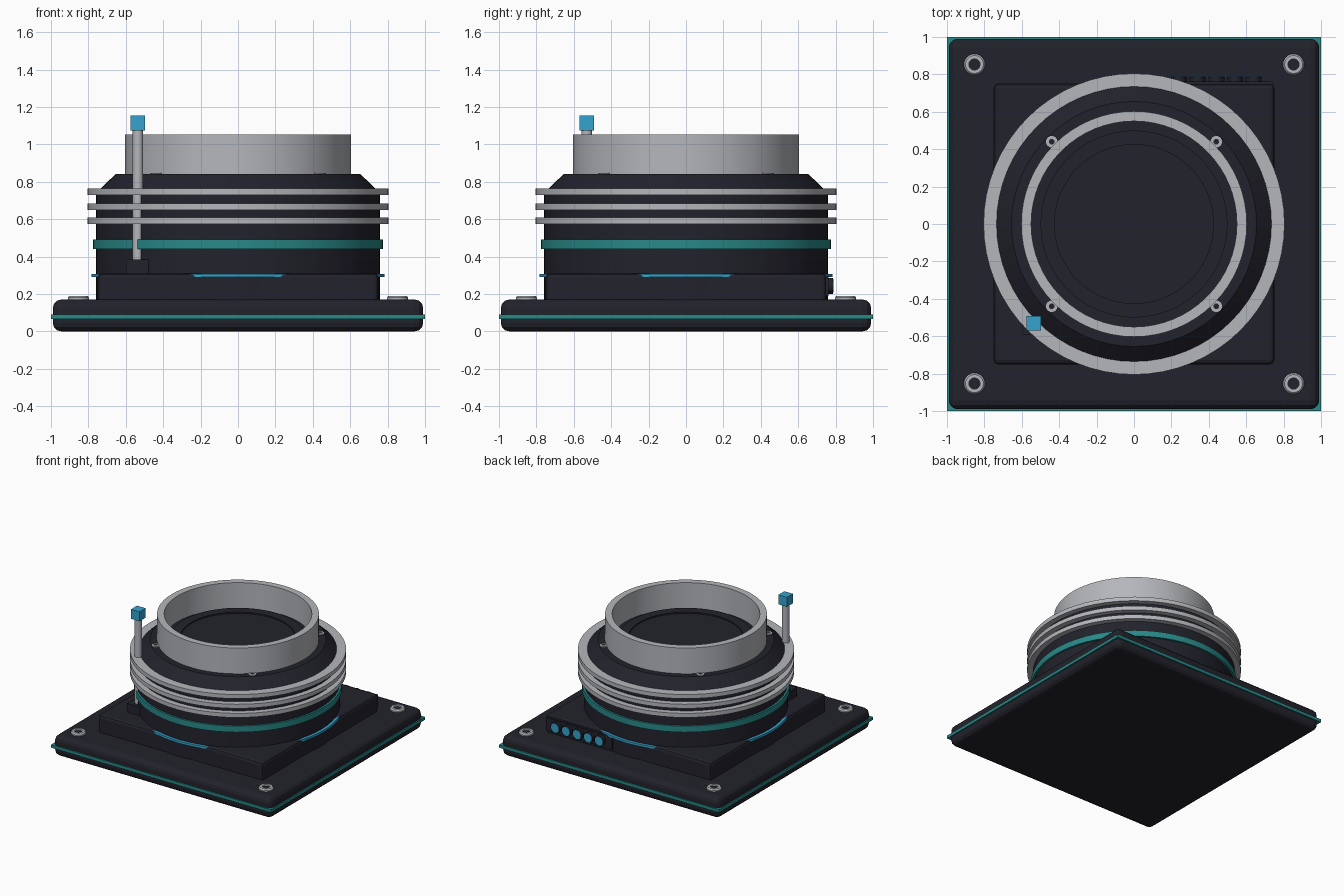
import bpy, bmesh, math
from mathutils import Matrix, Vector

if "Cube" in bpy.data.objects:
    bpy.data.objects.remove(bpy.data.objects["Cube"])


def material(name, rgb):
    m = bpy.data.materials.new(name)
    m.diffuse_color = (*rgb, 1)
    m.use_nodes = True
    m.node_tree.nodes["Principled BSDF"].inputs["Base Color"].default_value = m.diffuse_color
    return m


DARK = material("dark_navy", (0.016, 0.016, 0.025))
GRAY = material("light_gray", (0.46, 0.47, 0.50))
TEAL = material("teal", (0.022, 0.25, 0.25))
CYAN = material("bright_cyan", (0.035, 0.37, 0.62))


def finish(name, bm, mat, smooth=True):
    bmesh.ops.recalc_face_normals(bm, faces=bm.faces)
    me = bpy.data.meshes.new(name)
    bm.to_mesh(me)
    bm.free()
    me.materials.append(mat)
    ob = bpy.data.objects.new(name, me)
    bpy.context.collection.objects.link(ob)
    if smooth:
        bpy.ops.object.select_all(action='DESELECT')
        ob.select_set(True)
        bpy.context.view_layer.objects.active = ob
        bpy.ops.object.shade_smooth_by_angle(angle=math.radians(30))
    return ob


def lathe(name, profile, mat, loc=(0, 0, 0), segs=64, closed=False):
    """Spin an (r, z) profile about z; closed profiles make rings."""
    bm = bmesh.new()
    loops = []
    for r, z in profile:
        loops.append([bm.verts.new(Vector((r * math.cos(a), r * math.sin(a), z)) + Vector(loc))
                      for a in (2 * math.pi * i / segs for i in range(segs))])
    n = len(loops)
    for k in range(n if closed else n - 1):
        a, b = loops[k], loops[(k + 1) % n]
        for i in range(segs):
            j = (i + 1) % segs
            bm.faces.new((a[i], a[j], b[j], b[i]))
    if not closed:
        bm.faces.new(loops[0])
        bm.faces.new(loops[-1])
    return finish(name, bm, mat)


def ring(name, r_in, r_out, z0, z1, mat, **kw):
    return lathe(name, [(r_in, z0), (r_out, z0), (r_out, z1), (r_in, z1)], mat, closed=True, **kw)


def box(name, lo, hi, mat, bevel=0, segs=1):
    bm = bmesh.new()
    bmesh.ops.create_cube(bm, size=1)
    for v in bm.verts:
        v.co = Vector([lo[i] + (v.co[i] + 0.5) * (hi[i] - lo[i]) for i in range(3)])
    if bevel:
        bmesh.ops.bevel(bm, geom=bm.edges[:], offset=bevel, segments=segs, profile=0.5, affect='EDGES')
    return finish(name, bm, mat, smooth=False)


def peg(name, x, y0, y1, z, r, mat):
    """Short cylinder along y."""
    bm = bmesh.new()
    bmesh.ops.create_cone(bm, cap_ends=True, segments=24, radius1=r, radius2=r, depth=y1 - y0,
                          matrix=Matrix.Translation((x, (y0 + y1) / 2, z)) @ Matrix.Rotation(math.pi / 2, 4, 'X'))
    return finish(name, bm, mat)


# Stepped square base with an accent strip
box("base_plate", (-0.99, -0.99, 0), (0.99, 0.99, 0.17), DARK, 0.045, 3)
box("base_strip", (-1, -1, 0.067), (1, 1, 0.091), TEAL)
box("upper_plate", (-0.75, -0.75, 0.15), (0.75, 0.75, 0.31), DARK, 0.022, 2)

# Round body with chamfered shoulder
lathe("body_drum", [(0.76, 0.165), (0.76, 0.74), (0.655, 0.84)], DARK)
ring("glow_ring", 0.74, 0.783, 0.29, 0.308, CYAN)
ring("accent_band", 0.74, 0.775, 0.44, 0.49, TEAL)
for i, z in enumerate((0.575, 0.65, 0.73)):
    ring(f"cooling_fin_{i + 1}", 0.735, 0.805, z, z + 0.034, GRAY)

# Open collar and inner disc
ring("collar", 0.55, 0.603, 0.83, 1.052, GRAY)
lathe("inner_disc", [(0.5, 0.83), (0.5, 0.868), (0.425, 0.868), (0.425, 0.858)], DARK)

# Screws on the base corners and on the shoulder
for sx in (-1, 1):
    for sy in (-1, 1):
        tag = ("left" if sx < 0 else "right") + ("_front" if sy < 0 else "_back")
        p = (sx * 0.853, sy * 0.853, 0)
        lathe("base_screw_" + tag, [(0.03, 0.16), (0.057, 0.16), (0.057, 0.18), (0.048, 0.19), (0.03, 0.19)],
              GRAY, p, 24, True)
        lathe("base_screw_socket_" + tag, [(0.034, 0.16), (0.034, 0.178)], DARK, p, 6)
        p = (sx * 0.44, sy * 0.44, 0)
        ring("shoulder_screw_" + tag, 0.015, 0.031, 0.83, 0.847, GRAY, loc=p, segs=16)
        lathe("shoulder_screw_socket_" + tag, [(0.018, 0.83), (0.018, 0.843)], DARK, p, 6)

# Antenna
ax, ay = -0.535, -0.53
box("antenna_foot", (ax - 0.06, ay - 0.06, 0.3), (ax + 0.06, ay + 0.06, 0.383), DARK)
lathe("antenna_rod", [(0.028, 0.37), (0.028, 1.09)], GRAY, (ax, ay, 0), 24)
box("antenna_tip", (ax - 0.039, ay - 0.039, 1.075), (ax + 0.039, ay + 0.039, 1.153), CYAN)

# Button panel on the back
box("button_panel", (0.14, 0.74, 0.19), (0.74, 0.762, 0.295), DARK)
for i in range(5):
    x = 0.24 + 0.1 * i
    peg(f"button_housing_{i + 1}", x, 0.75, 0.785, 0.243, 0.043, DARK)
    peg(f"button_{i + 1}", x, 0.78, 0.789, 0.243, 0.036, CYAN)
